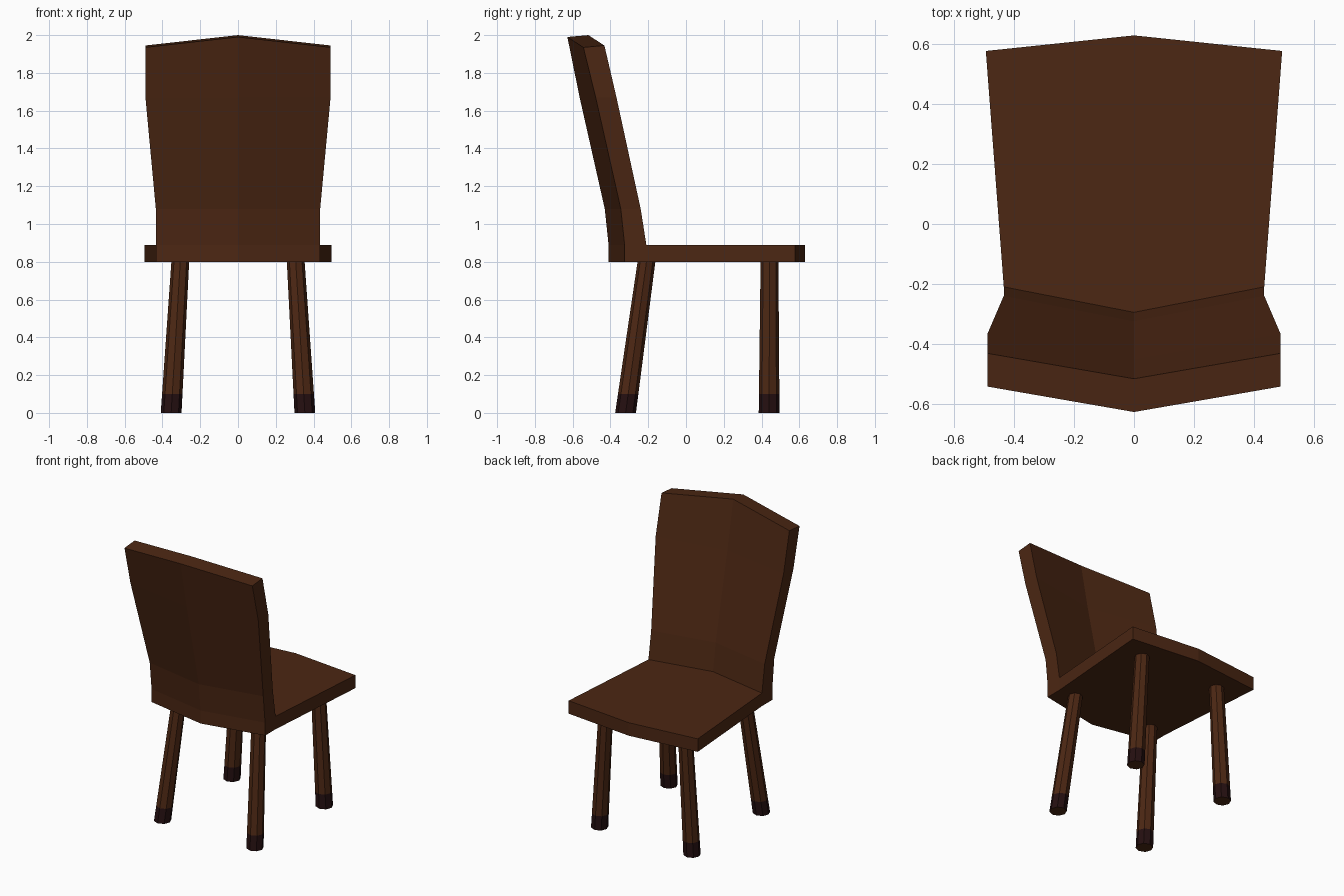
import bpy, bmesh
from mathutils import Vector

if "Cube" in bpy.data.objects:
    bpy.data.objects.remove(bpy.data.objects["Cube"])


def material(name, color):
    mat = bpy.data.materials.new(name)
    mat.use_nodes = True
    mat.diffuse_color = (*color, 1)
    mat.node_tree.nodes["Principled BSDF"].inputs["Base Color"].default_value = (*color, 1)
    return mat


wood = material("brown wood", (0.072, 0.020, 0.0065))
dark = material("dark foot", (0.018, 0.0048, 0.0052))


def loft(name, rings, mats):
    """Skin closed rings of points, bottom to top, and cap both ends."""
    bm = bmesh.new()
    rows = [[bm.verts.new(p) for p in ring] for ring in rings]
    for low, high in zip(rows, rows[1:]):
        for i in range(len(low)):
            j = (i + 1) % len(low)
            bm.faces.new((low[i], low[j], high[j], high[i]))
    bm.faces.new(rows[0][::-1])
    bm.faces.new(rows[-1])
    bmesh.ops.recalc_face_normals(bm, faces=bm.faces)
    mesh = bpy.data.meshes.new(name)
    bm.to_mesh(mesh)
    bm.free()
    for mat in mats:
        mesh.materials.append(mat)
    obj = bpy.data.objects.new(name, mesh)
    bpy.context.collection.objects.link(obj)
    return obj


# Seat slab: pointed at front and back, flaring away from the backrest
outline = [(-0.435, -0.325), (0, -0.41), (0.435, -0.325), (0.435, -0.21),
           (0.495, 0.578), (0, 0.63), (-0.495, 0.578), (-0.435, -0.21)]
loft("seat", [[(x, y, z) for x, y in outline] for z in (0.8, 0.89)], [wood])


# Backrest: V-shaped section, leaning back and widening upwards
def back_ring(half, outer, inner, z, rise=0.0, tilt=0.0):
    fold = 0.085
    return [(-half, outer, z - tilt), (0, outer - fold, z + rise - tilt),
            (half, outer, z - tilt), (half, inner, z),
            (0, inner - fold, z + rise), (-half, inner, z)]


loft("backrest", [back_ring(0.435, -0.325, -0.21, 0.89),
                  back_ring(0.435, -0.345, -0.24, 1.08),
                  back_ring(0.49, -0.478, -0.368, 1.67),
                  back_ring(0.49, -0.543, -0.432, 1.945, 0.055, 0.01)], [wood])


# Legs: tapered, splayed octagons with dark painted feet
def leg(name, side, foot_y, top_y):
    foot, top = Vector((side * 0.354, foot_y, 0)), Vector((side * 0.305, top_y, 0.81))
    rings = []
    for z in (0, 0.1, 0.81):
        t = z / 0.81
        radius = 0.055 - 0.008 * t
        center = foot.lerp(top, t)
        spoke = Vector((radius, 0))
        ring = []
        for i in range(8):
            ring.append(center + Vector((spoke.x, spoke.y, 0)))
            spoke = Vector((spoke.x - spoke.y, spoke.x + spoke.y)) * 0.5 ** 0.5
        rings.append(ring)
    obj = loft(name, rings, [wood, dark])
    for face in obj.data.polygons:
        if face.center.z < 0.1 and face.normal.z > -0.9:
            face.material_index = 1


for label, side in (("left", 1), ("right", -1)):
    leg("backrest_leg_" + label, side, -0.32, -0.208)
    leg("seat_edge_leg_" + label, side, 0.44, 0.442)
